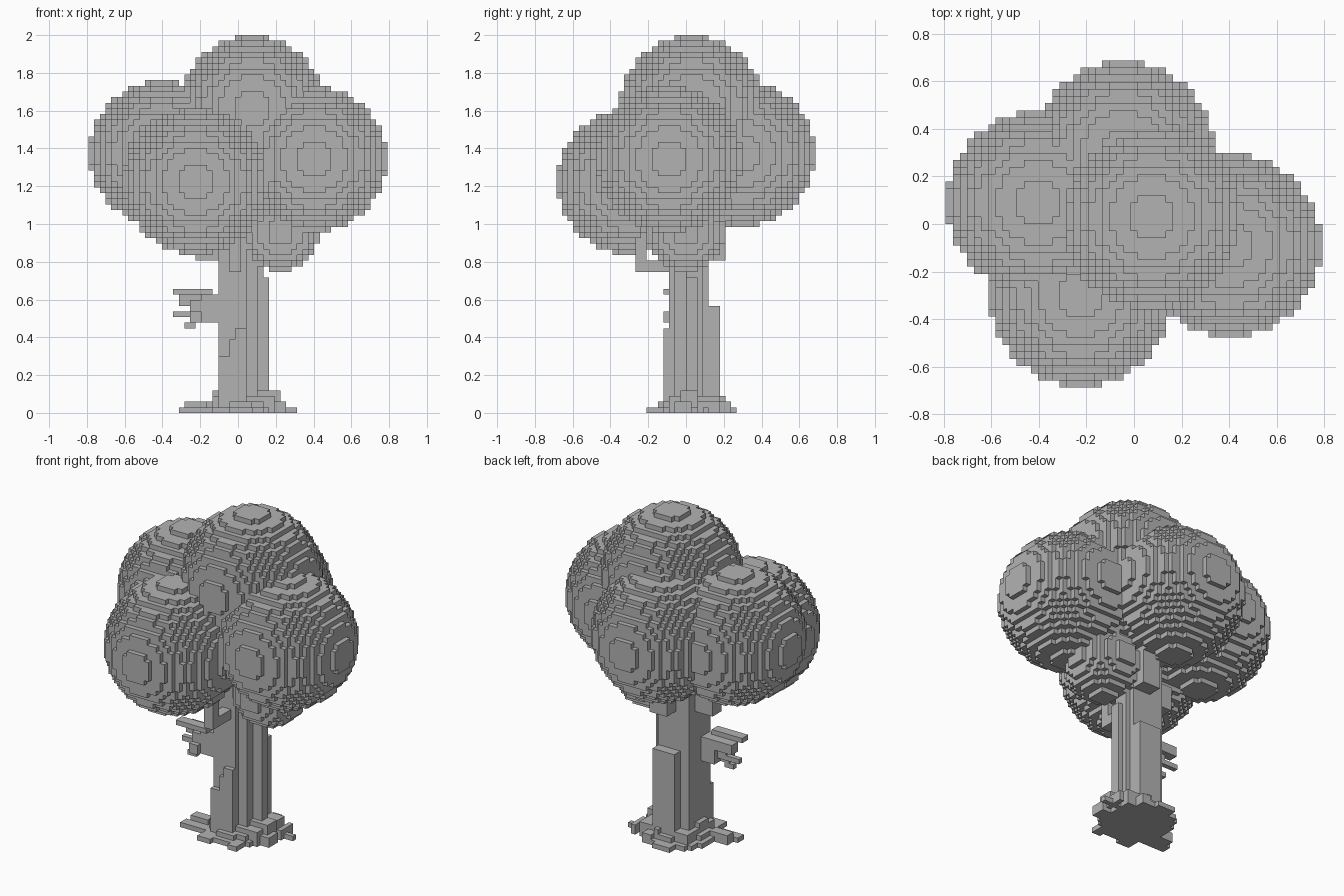
import bpy, bmesh, math
from itertools import product

cube = bpy.data.objects.get("Cube")
if cube:
    bpy.data.objects.remove(cube, do_unlink=True)

V = 2 / 67              # block size
OX, OY = -26.5, -23     # grid origin in blocks

grey = bpy.data.materials.new("plain_grey")
grey.use_nodes = True
colour = (0.45, 0.45, 0.45, 1)
grey.diffuse_color = colour
grey.node_tree.nodes["Principled BSDF"].inputs["Base Color"].default_value = colour


def ball(x, y, z, r):
    """Blocks inside a sphere, all in block units."""
    def span(c, o):
        return range(math.floor(c - r - o), math.ceil(c + r - o) + 1)
    return {(i, j, k) for i, j, k in product(span(x, OX), span(y, OY), span(z, 0))
            if math.dist((i + OX + .5, j + OY + .5, k + .5), (x, y, z)) <= r}


def box(x0, x1, y0, y1, z0, z1):
    """Blocks nearest to a box given in model units."""
    def span(a, b, o):
        lo = round(a / V - o)
        return range(lo, max(lo + 1, round(b / V - o)))
    return set(product(span(x0, x1, OX), span(y0, y1, OY), span(z0, z1, 0)))


def build(name, cells):
    """Make the outer skin of a set of blocks."""
    bm = bmesh.new()
    corners = {}

    def vert(p):
        if p not in corners:
            corners[p] = bm.verts.new(((p[0] + OX) * V, (p[1] + OY) * V, p[2] * V))
        return corners[p]

    for cell in sorted(cells):
        for axis, side in product(range(3), (0, 1)):
            near = list(cell)
            near[axis] += 2 * side - 1
            if tuple(near) in cells:
                continue
            u, w = (axis + 1) % 3, (axis + 2) % 3
            ring = []
            for a, b in ((0, 0), (1, 0), (1, 1), (0, 1)):
                p = list(cell)
                p[axis] += side
                p[u] += a
                p[w] += b
                ring.append(vert(tuple(p)))
            bm.faces.new(ring if side else ring[::-1])
    mesh = bpy.data.meshes.new(name)
    bm.to_mesh(mesh)
    bm.free()
    mesh.materials.append(grey)
    bpy.context.collection.objects.link(bpy.data.objects.new(name, mesh))


# Foliage: five large balls and a small one
R = 12.9
foliage = set().union(
    ball(2.5, 1, 54, R),
    ball(-13.5, 3, 46, R),
    ball(13.5, -3, 45, R),
    ball(-7.5, -10, 41, R),
    ball(-1.5, 10, 46, R),
    ball(7.5, 0, 32, 6.9))

# Trunk: stepped core with bark ridges
trunk = set().union(
    box(-.10, .04, -.09, .11, 0, 1.35),
    box(.04, .10, -.06, .11, 0, 1.35),
    box(.10, .13, 0, .09, 0, 1.35),
    box(.13, .15, 0, .06, 0, .72),
    box(-.03, .09, .11, .17, 0, .575),
    box(-.10, -.04, -.12, -.09, 0, .30),
    box(-.04, 0, -.12, -.09, 0, .39),
    box(0, .04, -.12, -.09, 0, .46))

# Limbs reaching into the foliage
limbs = set().union(
    box(-.04, .01, -.26, -.09, .75, .80),
    box(-.04, .01, -.26, -.21, .75, .95),
    box(0, .09, .11, .22, .80, 1.1),
    box(-.22, -.10, -.03, .06, .81, .95))

# Ragged side branch
twig = set().union(
    box(-.19, -.10, -.09, 0, .49, .63),
    box(-.25, -.10, -.09, -.03, .52, .60),
    box(-.33, -.13, -.12, -.06, .63, .66),
    box(-.30, -.19, -.06, 0, .58, .63),
    box(-.33, -.22, -.06, -.03, .52, .55),
    box(-.27, -.22, -.09, -.06, .46, .49),
    box(-.24, -.19, -.12, -.06, .49, .55))

# Root flare: low disc, stepped collar and spreading root tips
disc = {c for c in ball(0, 1, .5, 6.9) if c[2] == 0}
collar = {(i, j, 1) for i, j, k in ball(.5, 1, .5, 5.9) if k == 0}
roots = disc | collar | set().union(
    box(-.13, .20, -.09, .17, 0, .09),
    box(-.13, .21, -.03, .06, .03, .12),
    box(-.30, -.15, -.12, -.06, 0, .03),
    box(-.28, -.15, -.06, 0, 0, .06),
    box(.15, .24, -.06, .03, 0, .06),
    box(.15, .30, .09, .12, 0, .03),
    box(.21, .24, .06, .18, 0, .06),
    box(-.06, .03, .18, .28, 0, .03),
    box(.06, .12, .17, .24, 0, .06),
    box(.03, .06, .18, .22, .03, .09),
    box(-.12, -.03, -.20, -.12, 0, .03),
    box(.06, .12, -.20, -.15, 0, .03))

build("foliage", foliage)
build("trunk", trunk | limbs)
build("side_branch", twig)
build("roots", roots - trunk)
